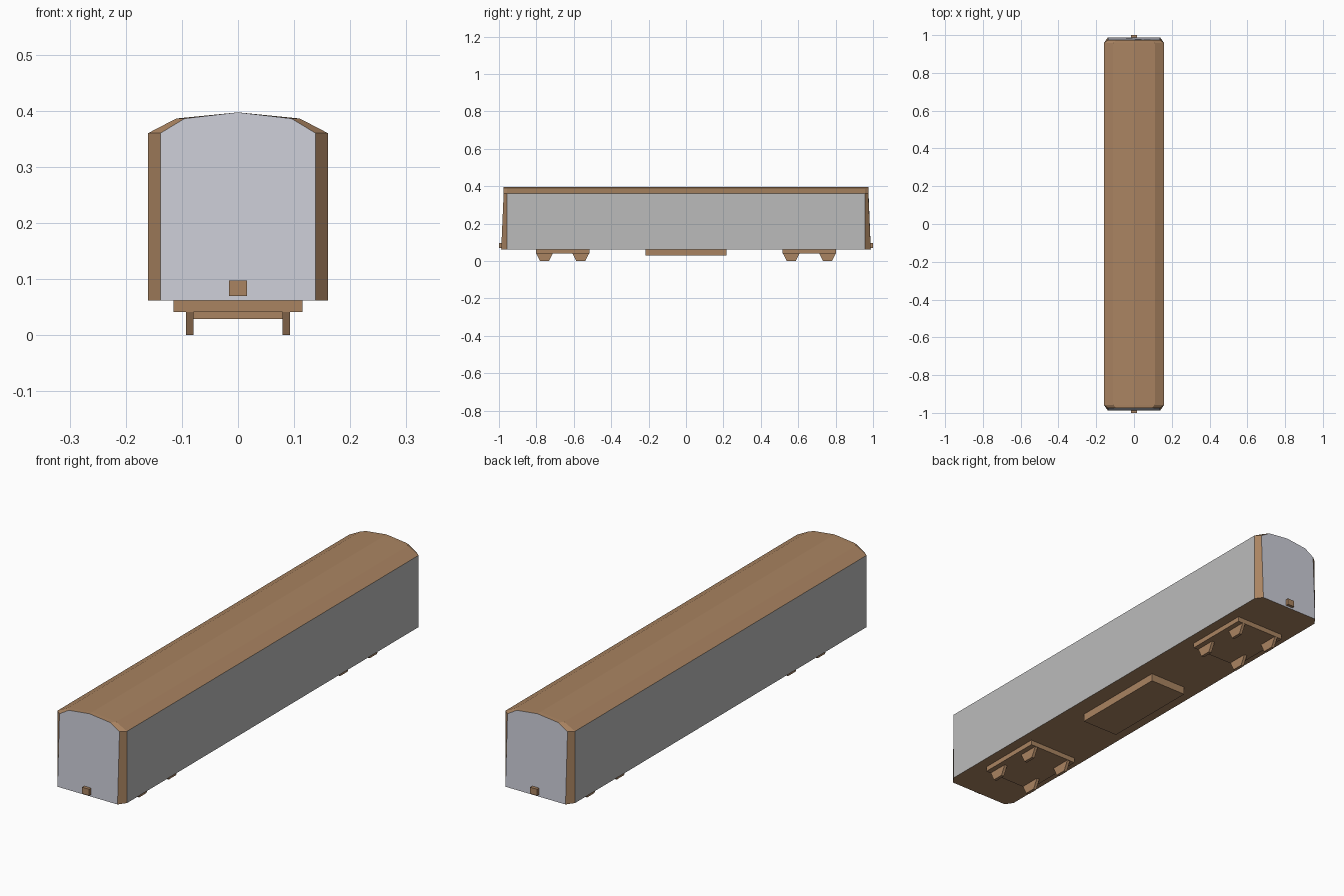
import bpy, bmesh

if "Cube" in bpy.data.objects:
    bpy.data.objects.remove(bpy.data.objects["Cube"])


def material(name, rgb):
    m = bpy.data.materials.new(name)
    m.diffuse_color = (*rgb, 1)
    m.use_nodes = True
    m.node_tree.nodes["Principled BSDF"].inputs["Base Color"].default_value = m.diffuse_color
    return m


brown = material("brown", (0.40, 0.23, 0.12))
pale = material("pale_end", (0.60, 0.61, 0.68))
grey = material("side_grey", (0.50, 0.50, 0.50))


def loft(name, rings, mats=(brown,)):
    """Join point rings into a closed, flat-shaded solid."""
    bm = bmesh.new()
    vs = [[bm.verts.new(p) for p in ring] for ring in rings]
    for a, b in zip(vs, vs[1:]):
        for i in range(len(a)):
            j = (i + 1) % len(a)
            bm.faces.new((a[i], a[j], b[j], b[i]))
    bm.faces.new(vs[0])
    bm.faces.new(vs[-1])
    bmesh.ops.recalc_face_normals(bm, faces=bm.faces[:])
    me = bpy.data.meshes.new(name)
    if len(mats) > 1:
        bm.normal_update()
        for f in bm.faces:
            if abs(f.normal.x) > 0.99:
                f.material_index = 1      # side walls
            elif abs(f.normal.y) > 0.9:
                f.material_index = 2      # end walls
    bm.to_mesh(me)
    bm.free()
    for m in mats:
        me.materials.append(m)
    ob = bpy.data.objects.new(name, me)
    bpy.context.collection.objects.link(ob)
    return ob


def box(name, x, y, z):
    return loft(name, [[(x[0], y[0], h), (x[1], y[0], h), (x[1], y[1], h), (x[0], y[1], h)] for h in z])


# Coach body: arched section, narrowed at both slightly leaning ends
def section(side, shoulder, y_low, y_high):
    half = [(side, 0.062, y_low), (side, 0.36, y_high), (shoulder, 0.386, y_high)]
    pts = half + [(0, 0.397, y_high)] + [(-x, z, y) for x, z, y in reversed(half)]
    return [(x, y, z) for x, z, y in pts]


loft("coach_body", [section(0.138, 0.095, -0.988, -0.975),
                    section(0.16, 0.11, -0.957, -0.957),
                    section(0.16, 0.11, 0.957, 0.957),
                    section(0.138, 0.095, 0.988, 0.975)], (brown, grey, pale))

# Equipment box under the floor
box("underfloor_box", (-0.086, 0.086), (-0.217, 0.217), (0.029, 0.063))

# Bogies, wheels and couplers at each end
for s, end in ((-1, "front"), (1, "rear")):
    box(end + "_bogie_frame", (-0.115, 0.115), (s * 0.659 - 0.143, s * 0.659 + 0.143), (0.041, 0.063))
    box(end + "_coupler", (-0.016, 0.016), sorted((s * 0.975, s)), (0.07, 0.097))
    for yc in (0.563, 0.757):
        for xc in (-0.086, 0.086):
            prof = [(-0.045, 0.042), (-0.024, 0), (0.024, 0), (0.045, 0.042)]
            loft(end + "_wheel", [[(xc + dx, s * yc + y, z) for y, z in prof] for dx in (-0.0065, 0.0065)])
